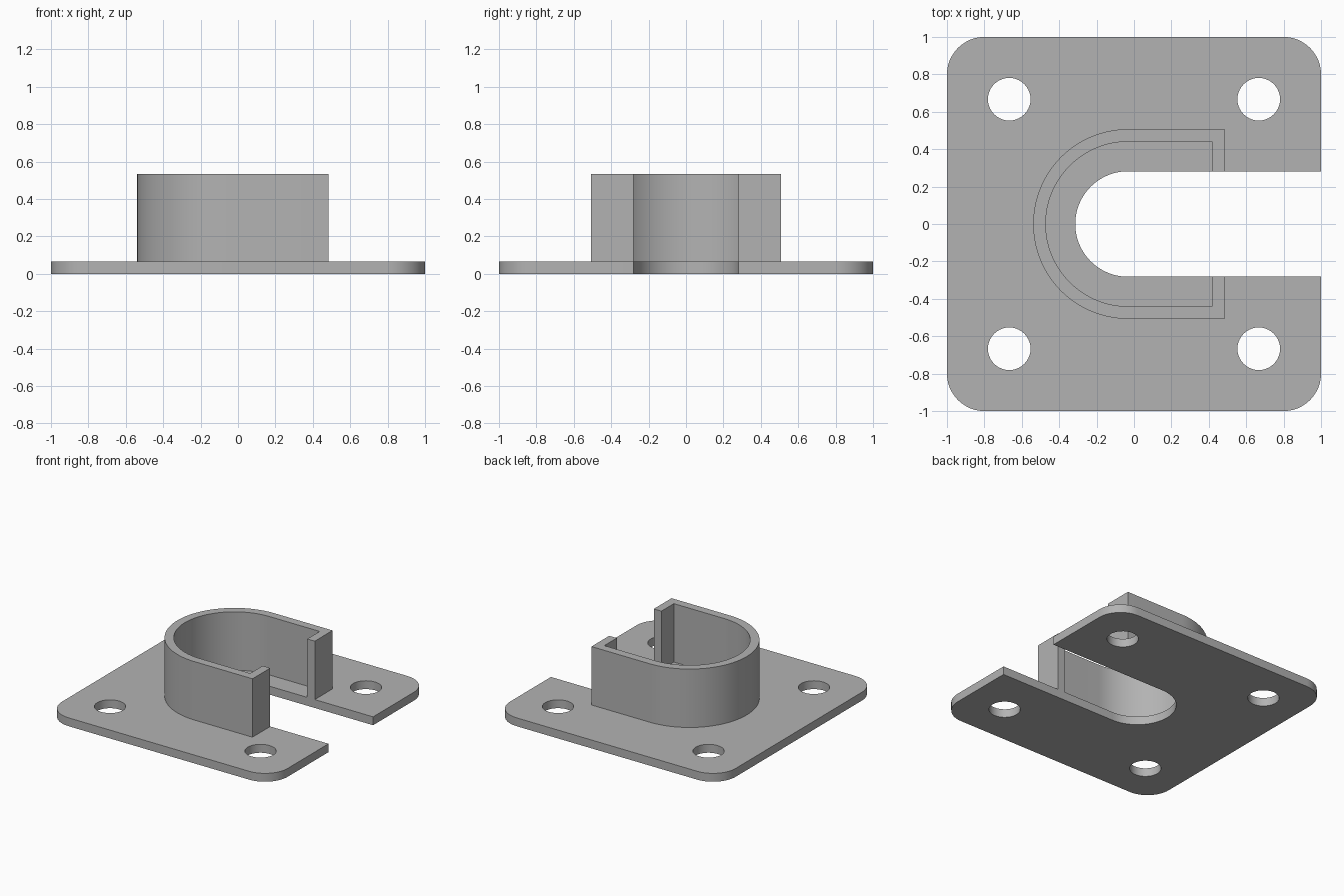
import bpy
import bmesh
from math import cos, sin, radians

cube = bpy.data.objects.get("Cube")
if cube:
    bpy.data.objects.remove(cube, do_unlink=True)

THICK = 0.067      # plate and wall thickness
TOP = 0.535        # wall height
ARC_X = -0.032     # centre of the rounded end
SLOT_R = 0.282
OUTER_R = 0.507
INNER_R = OUTER_R - THICK
WALL_END = 0.483
CORNER_R = 0.2
HOLE_AT, HOLE_R = 0.667, 0.114

grey = bpy.data.materials.new("grey")
grey.use_nodes = True
colour = (0.45, 0.45, 0.45, 1)
grey.diffuse_color = colour
grey.node_tree.nodes["Principled BSDF"].inputs["Base Color"].default_value = colour


def arc(cx, cy, r, start, end, steps):
    angles = [radians(start + (end - start) * i / steps) for i in range(steps + 1)]
    return [(cx + r * cos(a), cy + r * sin(a)) for a in angles]


def extrude_profile(name, loops, z0, z1):
    """Fill closed outlines (inner ones become holes) and give them height."""
    bm = bmesh.new()
    for loop in loops:
        verts = [bm.verts.new((x, y, z0)) for x, y in loop]
        for a, b in zip(verts, verts[1:] + verts[:1]):
            bm.edges.new((a, b))
    rim = bm.edges[:]
    bmesh.ops.triangle_fill(bm, edges=rim, use_beauty=True, normal=(0, 0, 1))
    base = bm.verts[:] + bm.edges[:] + bm.faces[:]
    copy = bmesh.ops.duplicate(bm, geom=base)
    upper = copy["vert_map"]
    for v in [g for g in copy["geom"] if isinstance(g, bmesh.types.BMVert)]:
        v.co.z = z1
    for e in rim:
        a, b = e.verts
        bm.faces.new((a, b, upper[b], upper[a]))
    bmesh.ops.recalc_face_normals(bm, faces=bm.faces[:])
    mesh = bpy.data.meshes.new(name)
    bm.to_mesh(mesh)
    bm.free()
    mesh.materials.append(grey)
    obj = bpy.data.objects.new(name, mesh)
    bpy.context.collection.objects.link(obj)
    bpy.ops.object.select_all(action="DESELECT")
    obj.select_set(True)
    bpy.context.view_layer.objects.active = obj
    bpy.ops.object.shade_smooth_by_angle(angle=radians(30))
    return obj


# Base plate: rounded square with an open slot on one side and four screw holes
inset = 1 - CORNER_R
plate = []
for i, (sx, sy) in enumerate([(1, 1), (-1, 1), (-1, -1), (1, -1)]):
    plate += arc(sx * inset, sy * inset, CORNER_R, 90 * i, 90 * i + 90, 12)
plate += [(1, -SLOT_R)] + arc(ARC_X, 0, SLOT_R, 270, 90, 48) + [(1, SLOT_R)]
holes = [arc(sx * HOLE_AT, sy * HOLE_AT, HOLE_R, 0, 360, 40)[:-1]
         for sx in (-1, 1) for sy in (-1, 1)]
extrude_profile("base_plate", [plate] + holes, 0, THICK)

# Collar wall: U-shaped wall with a short inward lip at each open end
lip = WALL_END - THICK
wall = [(WALL_END, SLOT_R), (WALL_END, OUTER_R)]
wall += arc(ARC_X, 0, OUTER_R, 90, 270, 64)
wall += [(WALL_END, -OUTER_R), (WALL_END, -SLOT_R), (lip, -SLOT_R), (lip, -INNER_R)]
wall += arc(ARC_X, 0, INNER_R, 270, 90, 64)
wall += [(lip, INNER_R), (lip, SLOT_R)]
extrude_profile("collar_wall", [wall], THICK, TOP)
